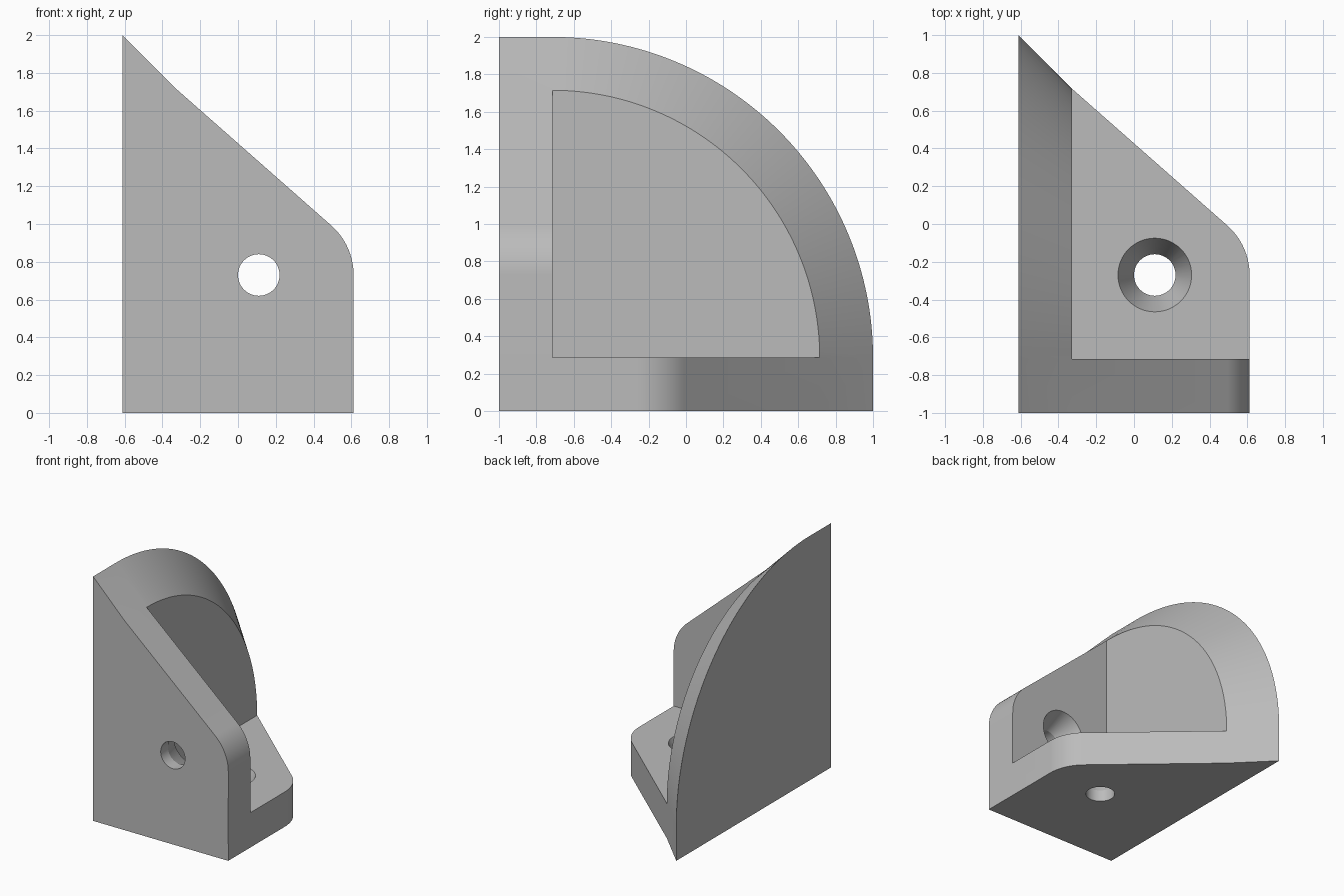
import bpy, bmesh, math
from mathutils import Vector

cube = bpy.data.objects.get("Cube")
if cube:
    bpy.data.objects.remove(cube, do_unlink=True)

W = 0.612            # half width
T = 0.285            # plate thickness
HOLE = (0.11, 0.73)  # hole centre: across, and away from the corner

grey = bpy.data.materials.new("plain grey")
grey.use_nodes = True
colour = (0.5, 0.5, 0.5, 1)
grey.diffuse_color = colour
grey.node_tree.nodes["Principled BSDF"].inputs["Base Color"].default_value = colour


def loft(name, bottom, top):
    """Closed solid between two matching loops of points."""
    bm = bmesh.new()
    a = [bm.verts.new(p) for p in bottom]
    b = [bm.verts.new(p) for p in top]
    bm.faces.new(a)
    bm.faces.new(b)
    for i in range(len(a)):
        j = (i + 1) % len(a)
        bm.faces.new((a[i], a[j], b[j], b[i]))
    bmesh.ops.recalc_face_normals(bm, faces=bm.faces)
    mesh = bpy.data.meshes.new(name)
    bm.to_mesh(mesh)
    bm.free()
    mesh.materials.append(grey)
    obj = bpy.data.objects.new(name, mesh)
    bpy.context.collection.objects.link(obj)
    return obj


def arc(cx, cy, r, start, end, steps):
    angles = [math.radians(start + (end - start) * i / steps) for i in range(steps + 1)]
    return [(cx + r * math.cos(a), cy + r * math.sin(a)) for a in angles]


# Mapping from (across, along, depth) to the upright plate and to the floor plate
def upright(u, v, d):
    return Vector((u, d - 1, v))


def flat(u, v, d):
    return Vector((u, v - 1, d))


def combine(target, other, operation):
    mod = target.modifiers.new(operation.lower(), 'BOOLEAN')
    mod.operation = operation
    mod.solver = 'EXACT'
    mod.object = other
    bpy.context.view_layer.objects.active = target
    bpy.ops.object.modifier_apply(modifier=mod.name)
    bpy.data.objects.remove(other, do_unlink=True)


# Side wall: quarter disc with a conical bevel on its curved rim
def wall_loop(x, r):
    rim = arc(T - 1, T, r, 0, 90, 64)
    pts = [(-1, 0), (rim[0][0], 0)] + rim + [(-1, rim[-1][1])]
    return [(x, y, z) for y, z in pts]


bracket = loft("corner_bracket", wall_loop(-W, 2 - T), wall_loop(T - W, 2 - 2 * T))

# Front plate and floor plate share one sloped, rounded outline
outline = ([(-W, 0), (W, 0)] + arc(W - 0.35, HOLE[1], 0.35, 0, 48, 16)
           + [(T - W, 2 - T), (-W, 2)])
for name, place in (("front_plate", upright), ("floor_plate", flat)):
    plate = loft(name, [place(u, v, 0) for u, v in outline],
                 [place(u, v, T) for u, v in outline])
    combine(bracket, plate, 'UNION')


# Countersunk screw holes, wide on the inner side
def ring(place, r, d):
    return [place(u, v, d) for u, v in arc(*HOLE, r, 0, 354.375, 63)]


for place in (upright, flat):
    bore = loft("bore_cutter", ring(place, 0.11, -0.1), ring(place, 0.11, T + 0.1))
    combine(bracket, bore, 'DIFFERENCE')
    slope = 0.085 / 0.19
    sink = loft("sink_cutter", ring(place, 0.11 - 0.02 * slope, T - 0.21),
                ring(place, 0.195 + 0.05 * slope, T + 0.05))
    combine(bracket, sink, 'DIFFERENCE')

# Tidy up, then smooth the curved faces
bm = bmesh.new()
bm.from_mesh(bracket.data)
bmesh.ops.remove_doubles(bm, verts=bm.verts, dist=0.0002)
bmesh.ops.dissolve_limit(bm, angle_limit=math.radians(0.2), verts=bm.verts, edges=bm.edges)
bm.to_mesh(bracket.data)
bm.free()
bpy.ops.object.select_all(action='DESELECT')
bracket.select_set(True)
bpy.context.view_layer.objects.active = bracket
bpy.ops.object.shade_smooth_by_angle(angle=math.radians(20))
